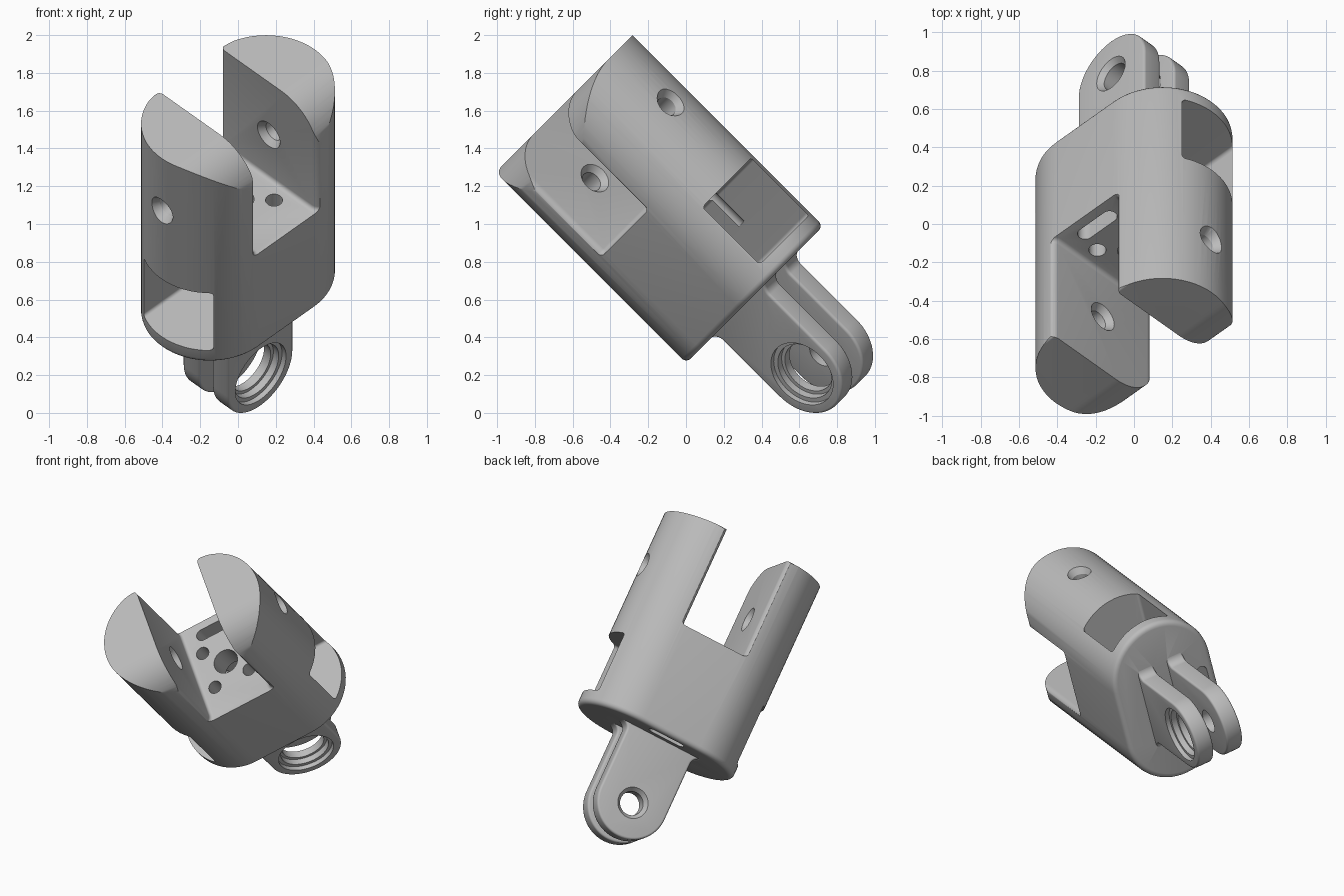
import bpy, bmesh, math
from mathutils import Vector, Matrix

if "Cube" in bpy.data.objects:
    bpy.data.objects.remove(bpy.data.objects["Cube"], do_unlink=True)

grey = bpy.data.materials.new("plain grey")
grey.use_nodes = True
grey.diffuse_color = (0.5, 0.5, 0.5, 1)
grey.node_tree.nodes["Principled BSDF"].inputs["Base Color"].default_value = (0.5, 0.5, 0.5, 1)


def rounded(corners, steps=10):
    """Outline from (a, b, radius) corners, each filleted by its radius."""
    out = []
    n = len(corners)
    for i, (a, b, r) in enumerate(corners):
        here = Vector((a, b))
        if r == 0:
            out.append(here)
            continue
        back = (Vector(corners[i - 1][:2]) - here).normalized()
        ahead = (Vector(corners[(i + 1) % n][:2]) - here).normalized()
        half = back.angle(ahead) / 2
        centre = here + (back + ahead).normalized() * r / math.sin(half)
        start = here + back * r / math.tan(half) - centre
        end = here + ahead * r / math.tan(half) - centre
        sweep = math.atan2(start.x * end.y - start.y * end.x, start.dot(end))
        for k in range(steps + 1):
            t = sweep * k / steps
            c, s = math.cos(t), math.sin(t)
            out.append(centre + Vector((start.x * c - start.y * s, start.x * s + start.y * c)))
    # Drop points where two fillets meet
    return [p for i, p in enumerate(out) if (p - out[i - 1]).length > 1e-4]


def box_outline(a0, a1, b0, b1, r):
    return rounded([(a0, b0, r), (a1, b0, r), (a1, b1, r), (a0, b1, r)], 16)


def make_object(name, bm):
    bmesh.ops.recalc_face_normals(bm, faces=bm.faces[:])
    if bm.calc_volume(signed=True) < 0:
        bmesh.ops.reverse_faces(bm, faces=bm.faces[:])
    mesh = bpy.data.meshes.new(name)
    bm.to_mesh(mesh)
    bm.free()
    mesh.materials.append(grey)
    obj = bpy.data.objects.new(name, mesh)
    bpy.context.collection.objects.link(obj)
    return obj


def prism(name, outline, axis, lo, hi, bevel=0, ends="both"):
    """Extrude an outline along an axis, rounding the rims of its ends."""
    place = {"X": lambda a, b, h: (h, a, b),
             "Y": lambda a, b, h: (a, h, b),
             "Z": lambda a, b, h: (a, b, h)}[axis]
    bm = bmesh.new()
    rings = [[bm.verts.new(place(p.x, p.y, h)) for p in outline] for h in (lo, hi)]
    caps = [bm.faces.new(ring) for ring in rings]
    n = len(outline)
    for i in range(n):
        j = (i + 1) % n
        bm.faces.new((rings[0][i], rings[0][j], rings[1][j], rings[1][i]))
    bmesh.ops.recalc_face_normals(bm, faces=bm.faces[:])
    if bevel:
        rims = list(caps[0].edges) + (list(caps[1].edges) if ends == "both" else [])
        bmesh.ops.bevel(bm, geom=rims, offset=bevel, segments=4, profile=0.5, affect="EDGES")
    return make_object(name, bm)


def lathe_hole(name, steps, centre, axis):
    """Round cutter from (height, radius) steps along an axis."""
    bm = bmesh.new()
    rings = []
    for h, r in steps:
        ring = []
        for k in range(48):
            t = math.tau * k / 48
            a, b = r * math.cos(t), r * math.sin(t)
            local = {"X": (h, a, b), "Y": (a, h, b), "Z": (a, b, h)}[axis]
            ring.append(bm.verts.new(Vector(local) + Vector(centre)))
        rings.append(ring)
    for low, high in zip(rings, rings[1:]):
        for k in range(48):
            j = (k + 1) % 48
            bm.faces.new((low[k], low[j], high[j], high[k]))
    bm.faces.new(rings[0])
    bm.faces.new(rings[-1])
    return make_object(name, bm)


def combine(target, tool, operation="DIFFERENCE"):
    """Apply a boolean with the first solver that keeps the full-width body."""
    mod = target.modifiers.new("combine", "BOOLEAN")
    mod.operation = operation
    mod.object = tool
    for solver in ("EXACT", "MANIFOLD", "FLOAT"):
        mod.solver = solver
        result = target.evaluated_get(bpy.context.evaluated_depsgraph_get()).data
        xs = [v.co.x for v in result.vertices]
        if xs and max(xs) - min(xs) > 1.1 and len(xs) != len(target.data.vertices):
            break
    bpy.context.view_layer.objects.active = target
    bpy.ops.object.modifier_apply(modifier=mod.name)
    bpy.data.objects.remove(tool, do_unlink=True)


# Body: rounded bar, rounded on one corner of its upper end
half_x, half_y = 0.575, 0.365
bottom, top, floor = 0.185, 1.614, 0.9
body = prism("fork_bracket", box_outline(-half_x, half_x, -half_y, half_y, half_y),
             "Z", bottom, top + 0.1, 0.035, "low")
side = half_y + 0.002
end_shape = rounded([(-side, top, 0.27), (side, top, 0.02), (side, -1, 0), (-side, -1, 0)], 20)
combine(body, prism("end_shape", end_shape, "X", -1, 1), "INTERSECT")

# Slot between the prongs, flared at its open sides
gap, flare = 0.23, 0.04
quarter = [(gap, side, flare), (0.7, side, 0), (0.7, 0.8, 0)]
upper = quarter + [(-a, b, r) for a, b, r in reversed(quarter)]
slot = rounded(upper + [(-a, -b, r) for a, b, r in upper], 6)
combine(body, prism("slot_cutter", slot, "Z", floor, 2, 0.025, "low"))

# Two-plate hinge lug under the body
pivot, lug_r = -0.288, 0.245
tip = pivot - lug_r
base = bottom + 0.001
lug = rounded([(lug_r, tip, lug_r), (-lug_r, tip, lug_r),
               (-lug_r, base, 0.06), (-0.33, base, 0), (-0.33, 0.23, 0),
               (0.33, 0.23, 0), (0.33, base, 0), (lug_r, base, 0.06)], 16)
for lo, hi in ((-0.17, -0.05), (0.05, 0.17)):
    combine(body, prism("lug_plate", lug, "Y", lo, hi, 0.015), "UNION")

# Cross window and cable channel
combine(body, prism("window_cutter", box_outline(-0.27, 0.175, 0.28, 0.71, 0.02), "X", -1, 1))
combine(body, prism("cable_cutter", box_outline(-0.13, 0.13, 0.23, 0.31, 0.04), "Z", 0, 1.2))

# Holes through the slot floor
combine(body, lathe_hole("shaft_hole", [(0.5, 0.085), (1, 0.085)], (0, 0, 0), "Z"))
for sx in (-1, 1):
    for sy in (-1, 1):
        combine(body, lathe_hole("screw_hole", [(0.5, 0.045), (1, 0.045)],
                                 (sx * 0.13, sy * 0.14, 0), "Z"))

# Countersunk hole through each prong
for s in (-1, 1):
    steps = [(s * h, r) for h, r in
             ((0.2, 0.11), (0.265, 0.055), (0.53, 0.055), (0.6, 0.1))]
    combine(body, lathe_hole("prong_hole", steps, (0, 0, 1.22), "X"))

# Stepped bearing seat and bolt hole in the lug
combine(body, lathe_hole("bearing_seat", [(-0.25, 0.19), (-0.14, 0.19), (-0.14, 0.165),
                                          (-0.1, 0.165), (-0.1, 0.145), (0, 0.145)],
                         (0, 0, pivot), "Y"))
combine(body, lathe_hole("bolt_hole", [(0, 0.08), (0.14, 0.08), (0.2, 0.13)],
                         (0, 0, pivot), "Y"))

# Tilt the part and rest it on the ground
s = math.sqrt(0.5)
mesh = body.data
mesh.transform(Matrix(((s, -s, 0), (0.5, 0.5, -s), (0.5, 0.5, s))).to_4x4())
lows, highs = [[pick(v.co[i] for v in mesh.vertices) for i in range(3)] for pick in (min, max)]
mesh.transform(Matrix.Translation((-(lows[0] + highs[0]) / 2, -(lows[1] + highs[1]) / 2, -lows[2])))

bpy.ops.object.select_all(action="DESELECT")
body.select_set(True)
bpy.context.view_layer.objects.active = body
bpy.ops.object.shade_smooth_by_angle(angle=math.radians(30))
